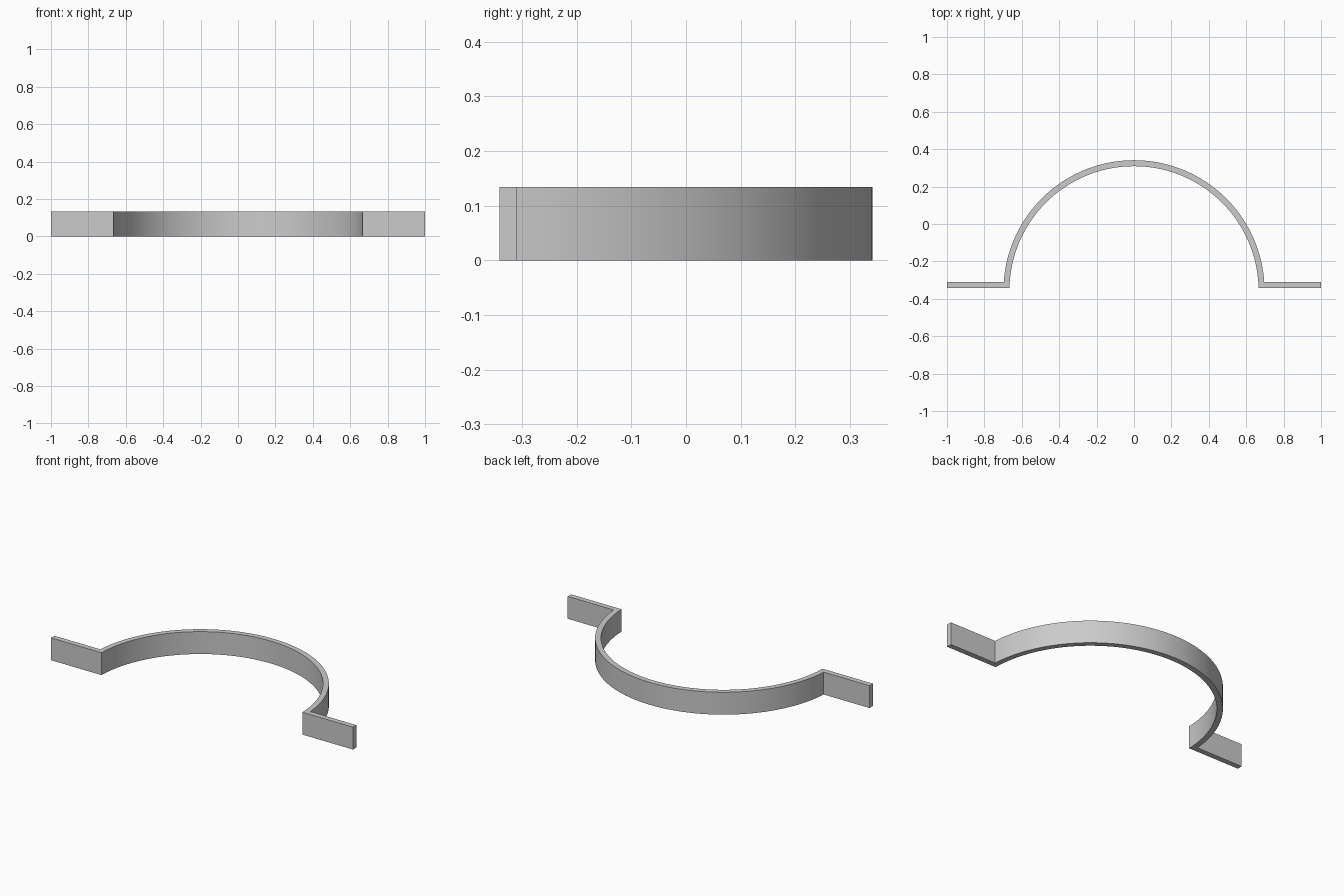
import bpy, bmesh, math

cube = bpy.data.objects.get("Cube")
if cube:
    bpy.data.objects.remove(cube, do_unlink=True)

HALF_LENGTH = 1.0
HEIGHT = 0.134
FRONT, BACK = -0.341, -0.309      # the two faces of the flat end tabs
CENTRE_Y = -0.357                 # centre of the arch
R_IN, R_OUT = 0.666, 0.698
STEPS = 72

# One grey metal
metal = bpy.data.materials.new("grey metal")
metal.use_nodes = True
grey = (0.6, 0.6, 0.6, 1)
metal.diffuse_color = grey
metal.node_tree.nodes["Principled BSDF"].inputs["Base Color"].default_value = grey


def arc(radius, end_y):
    """Points of the arch from the right tab to the left, ending at end_y."""
    start = math.asin((end_y - CENTRE_Y) / radius)
    sweep = math.pi - 2 * start
    return [(radius * math.cos(start + sweep * i / STEPS),
             CENTRE_Y + radius * math.sin(start + sweep * i / STEPS))
            for i in range(STEPS + 1)]


# Paired inner and outer outlines: tab end, arch, tab end
inner = [(HALF_LENGTH, FRONT)] + arc(R_IN, FRONT) + [(-HALF_LENGTH, FRONT)]
outer = [(HALF_LENGTH, BACK)] + arc(R_OUT, BACK) + [(-HALF_LENGTH, BACK)]

# Flat strip between the outlines, extruded upward
bm = bmesh.new()
a = [bm.verts.new((x, y, 0)) for x, y in inner]
b = [bm.verts.new((x, y, 0)) for x, y in outer]
for i in range(len(a) - 1):
    bm.faces.new((a[i], b[i], b[i + 1], a[i + 1]))
result = bmesh.ops.extrude_face_region(bm, geom=bm.faces[:], use_keep_orig=True)
top = [v for v in result["geom"] if isinstance(v, bmesh.types.BMVert)]
bmesh.ops.translate(bm, verts=top, vec=(0, 0, HEIGHT))
bmesh.ops.recalc_face_normals(bm, faces=bm.faces[:])

mesh = bpy.data.meshes.new("arched_strap")
bm.to_mesh(mesh)
bm.free()
mesh.materials.append(metal)
strap = bpy.data.objects.new("arched_strap", mesh)
bpy.context.collection.objects.link(strap)

# Smooth arch with crisp rims and corners
bpy.ops.object.select_all(action='DESELECT')
strap.select_set(True)
bpy.context.view_layer.objects.active = strap
bpy.ops.object.shade_smooth_by_angle(angle=math.radians(30))
